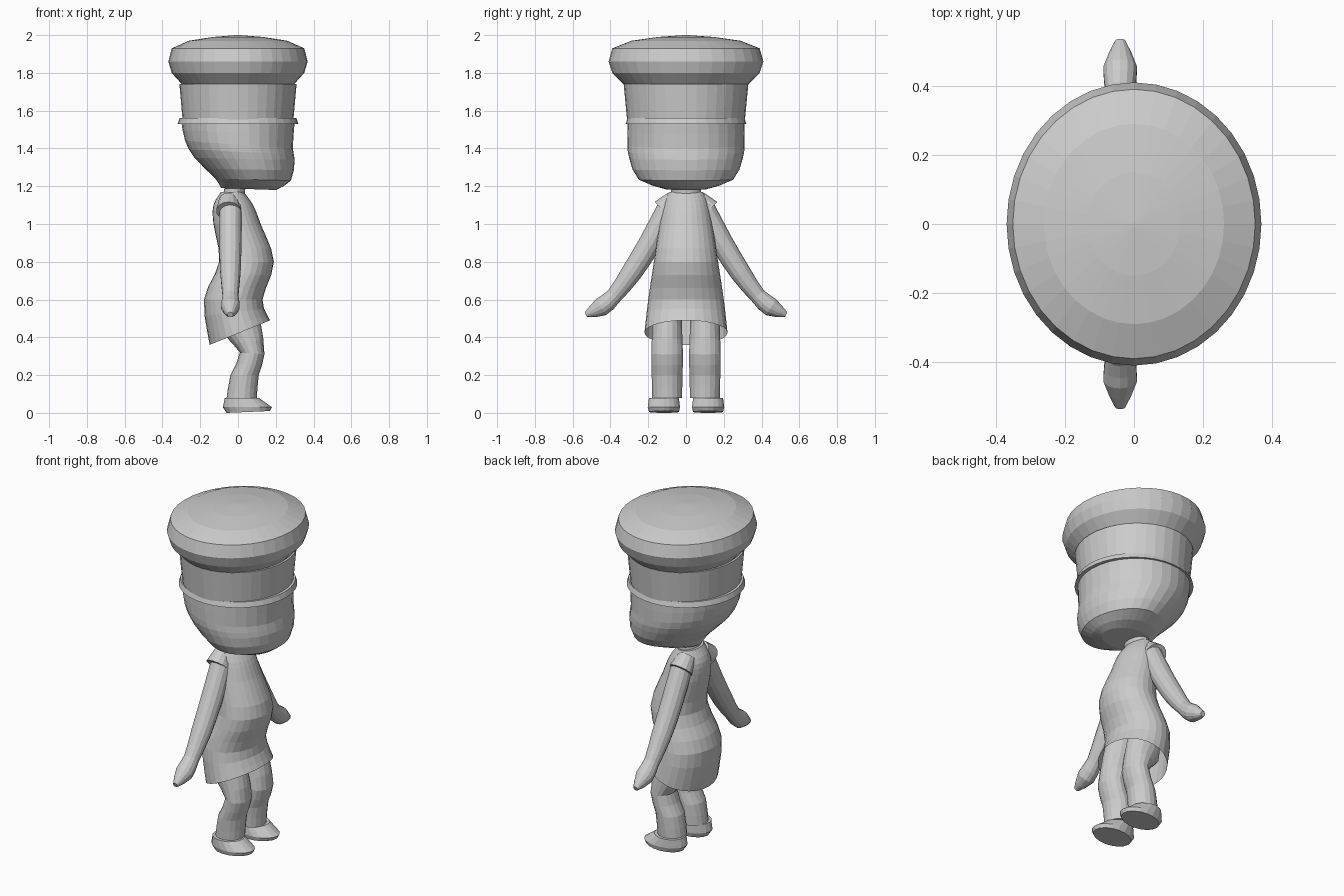
import bpy
import bmesh
import math
from mathutils import Vector

default_cube = bpy.data.objects.get("Cube")
if default_cube:
    bpy.data.objects.remove(default_cube, do_unlink=True)

# One plain colour for the whole figure
colour = (0.6, 0.6, 0.6, 1)
grey = bpy.data.materials.new("plain_grey")
grey.use_nodes = True
grey.diffuse_color = colour
grey.node_tree.nodes["Principled BSDF"].inputs["Base Color"].default_value = colour


def loft(name, rings, segments=24, open_start=False):
    """Skin elliptical rings; each ring is centre, first half axis, second half axis."""
    bm = bmesh.new()
    loops = []
    for centre, first, second in rings:
        angles = [math.tau * i / segments for i in range(segments)]
        loops.append([bm.verts.new(centre + first * math.cos(a) + second * math.sin(a))
                      for a in angles])
    for lower, upper in zip(loops, loops[1:]):
        for i in range(segments):
            bm.faces.new((lower[i - 1], lower[i], upper[i], upper[i - 1]))
    if not open_start:
        bm.faces.new(loops[0])
    bm.faces.new(loops[-1])
    bmesh.ops.recalc_face_normals(bm, faces=bm.faces)
    mesh = bpy.data.meshes.new(name)
    bm.to_mesh(mesh)
    bm.free()
    mesh.materials.append(grey)
    obj = bpy.data.objects.new(name, mesh)
    bpy.context.collection.objects.link(obj)


def spline(keys, steps):
    """Fill in rows between the key rows along a smooth curve."""
    rows = []
    last = len(keys) - 1
    for i in range(last):
        neighbours = zip(keys[max(i - 1, 0)], keys[i], keys[i + 1], keys[min(i + 2, last)])
        columns = list(neighbours)
        for step in range(steps):
            t = step / steps
            rows.append([b + t * (c - a + t * (2 * a - 5 * b + 4 * c - d
                                               + t * (3 * (b - c) + d - a))) / 2
                         for a, b, c, d in columns])
    return rows + [keys[last]]


def outline(rows, y=0):
    """Rings from back x, back z, front x, front z and half width."""
    rings = []
    for back_x, back_z, front_x, front_z, width in rows:
        back, front = Vector((back_x, y, back_z)), Vector((front_x, y, front_z))
        rings.append(((back + front) / 2, (front - back) / 2, Vector((0, width, 0))))
    return rings


def lathe(rows, depth):
    """Level rings from radius and height, flattened in x by the depth factor."""
    return [(Vector((0, 0, z)), Vector((depth * r, 0, 0)), Vector((0, r, 0)))
            for r, z in rows]


def tube(rows, x, side):
    """Round rings across a path of y, z and radius."""
    rings = []
    for i, (y, z, radius) in enumerate(rows):
        before, after = rows[max(i - 1, 0)], rows[min(i + 1, len(rows) - 1)]
        along_y, along_z = after[0] - before[0], after[1] - before[1]
        across = Vector((0, -side * along_z, along_y)).normalized()
        rings.append((Vector((x, side * y, z)), across * radius, Vector((radius, 0, 0))))
    return rings


# Hat: domed crown on a thick rim, tapering band, thin bead at the lower edge
crown = [(.33, 1.74), (.39, 1.8), (.41, 1.86), (.39, 1.93), (.29, 1.97), (.15, 1.99), (.01, 2)]
loft("hat_crown", lathe(crown, depth=.9), segments=36)
loft("hat_band", lathe([(.31, 1.53), (.33, 1.74)], depth=.94), segments=36)
loft("hat_bead", lathe([(.32, 1.53), (.31, 1.56)], depth=1), segments=36)

# Head: sloping nape, full cheeks and a flat chin
head = [(-.09, 1.19, .2, 1.18, .11), (-.12, 1.24, .28, 1.23, .25), (-.23, 1.35, .3, 1.34, .3),
        (-.28, 1.44, .29, 1.4, .31), (-.3, 1.54, .3, 1.54, .31)]
loft("head", outline(spline(head, steps=2)), segments=32)
loft("neck", outline([(-.09, 1.1, .03, 1.1, .08), (-.07, 1.2, .04, 1.2, .08)]))

# Dress: open tilted hem, narrow waist, rounded belly and slim shoulders
dress = [(-.15, .36, .17, .49, .22), (-.18, .6, .13, .6, .2), (-.1, .8, .19, .8, .17),
         (-.13, 1, .12, 1, .14), (-.13, 1.1, .08, 1.1, .12), (-.09, 1.17, .03, 1.17, .09)]
loft("dress", outline(spline(dress, steps=3)), segments=28, open_start=True)

# Limbs: each is described once and built on both sides
arm = [(.09, 1.09, .06), (.19, .9, .06), (.29, .74, .055), (.38, .62, .043),
       (.45, .56, .05), (.53, .52, .015)]
sleeve = [(.06, 1.13, .05), (.12, 1.07, .066)]
leg = [(-.08, .56, .09, .6, .08), (-.07, .41, .12, .48, .08), (.01, .32, .14, .31, .085),
       (-.04, .2, .11, .2, .083), (-.06, .08, .1, .08, .08)]
foot = [(-.07, .08, .11, .08, .08), (-.08, .03, .18, .03, .087), (-.06, 0, .17, .01, .08)]

for label, side in (("left", 1), ("right", -1)):
    loft("arm_" + label, tube(spline(arm, steps=2), x=-.04, side=side), segments=14)
    loft("sleeve_" + label, tube(sleeve, x=-.05, side=side), segments=14)
    loft("leg_" + label, outline(spline(leg, steps=2), y=side * .1), segments=18)
    loft("foot_" + label, outline(foot, y=side * .117), segments=18)
